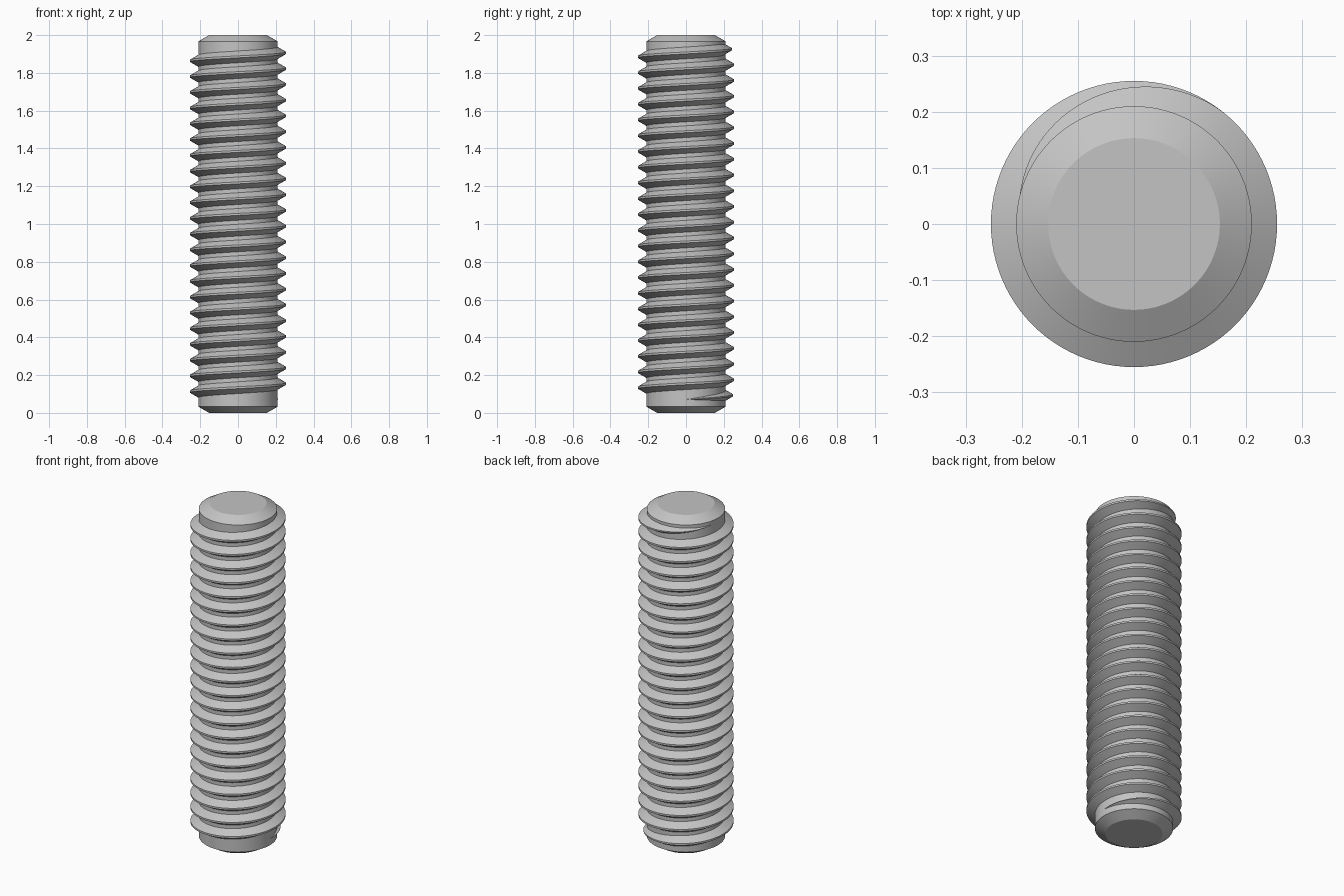
import bpy, bmesh, math

cube = bpy.data.objects.get("Cube")
if cube:
    bpy.data.objects.remove(cube)

steel = bpy.data.materials.new("grey steel")
steel.use_nodes = True
grey = (0.55, 0.55, 0.55, 1)
steel.diffuse_color = grey
steel.node_tree.nodes["Principled BSDF"].inputs["Base Color"].default_value = grey

ROOT, CREST, PITCH = 0.21, 0.255, 0.0834
DEPTH = CREST - ROOT
STEPS = 96


def finish(bm, name):
    bmesh.ops.recalc_face_normals(bm, faces=bm.faces)
    mesh = bpy.data.meshes.new(name)
    bm.to_mesh(mesh)
    bm.free()
    mesh.materials.append(steel)
    obj = bpy.data.objects.new(name, mesh)
    bpy.context.collection.objects.link(obj)
    bpy.ops.object.select_all(action="DESELECT")
    obj.select_set(True)
    bpy.context.view_layer.objects.active = obj
    bpy.ops.object.shade_smooth_by_angle(angle=math.radians(20))


def bridge(bm, a, b):
    for i in range(len(a)):
        j = (i + 1) % len(a)
        bm.faces.new((a[i], a[j], b[j], b[i]))


# Shaft with a chamfer at both ends
bm = bmesh.new()
rings = []
for radius, z in ((0.153, 0), (ROOT, 0.033), (ROOT, 1.967), (0.153, 2)):
    rings.append([bm.verts.new((radius * math.cos(i * math.tau / STEPS),
                                radius * math.sin(i * math.tau / STEPS), z))
                  for i in range(STEPS)])
for lower, upper in zip(rings, rings[1:]):
    bridge(bm, lower, upper)
bm.faces.new(rings[0])
bm.faces.new(rings[-1])
finish(bm, "shaft")

# Right-handed helical thread, 60 degree flanks, fading out at both ends
bm = bmesh.new()
START_Z = 0.071
TURNS = 22.46
FADE = 0.315
count = round(TURNS * STEPS)
crest_half = PITCH / 16
root_half = crest_half + DEPTH * math.tan(math.radians(30))
rings = []
for i in range(count + 1):
    turn = i / STEPS
    angle = turn * math.tau
    z = START_Z + turn * PITCH
    run = min(1, turn / FADE, (count - i) / STEPS / FADE)
    size = max(0.01, 1 - (1 - run) ** 1.3)
    profile = ((ROOT - 0.01, -root_half), (ROOT, -root_half),
               (ROOT + DEPTH * size, -crest_half),
               (ROOT + DEPTH * size, crest_half),
               (ROOT, root_half), (ROOT - 0.01, root_half))
    rings.append([bm.verts.new((r * math.cos(angle), r * math.sin(angle), z + h * size))
                  for r, h in profile])
for a, b in zip(rings, rings[1:]):
    bridge(bm, a, b)
bm.faces.new(rings[0])
bm.faces.new(rings[-1])
finish(bm, "thread")
